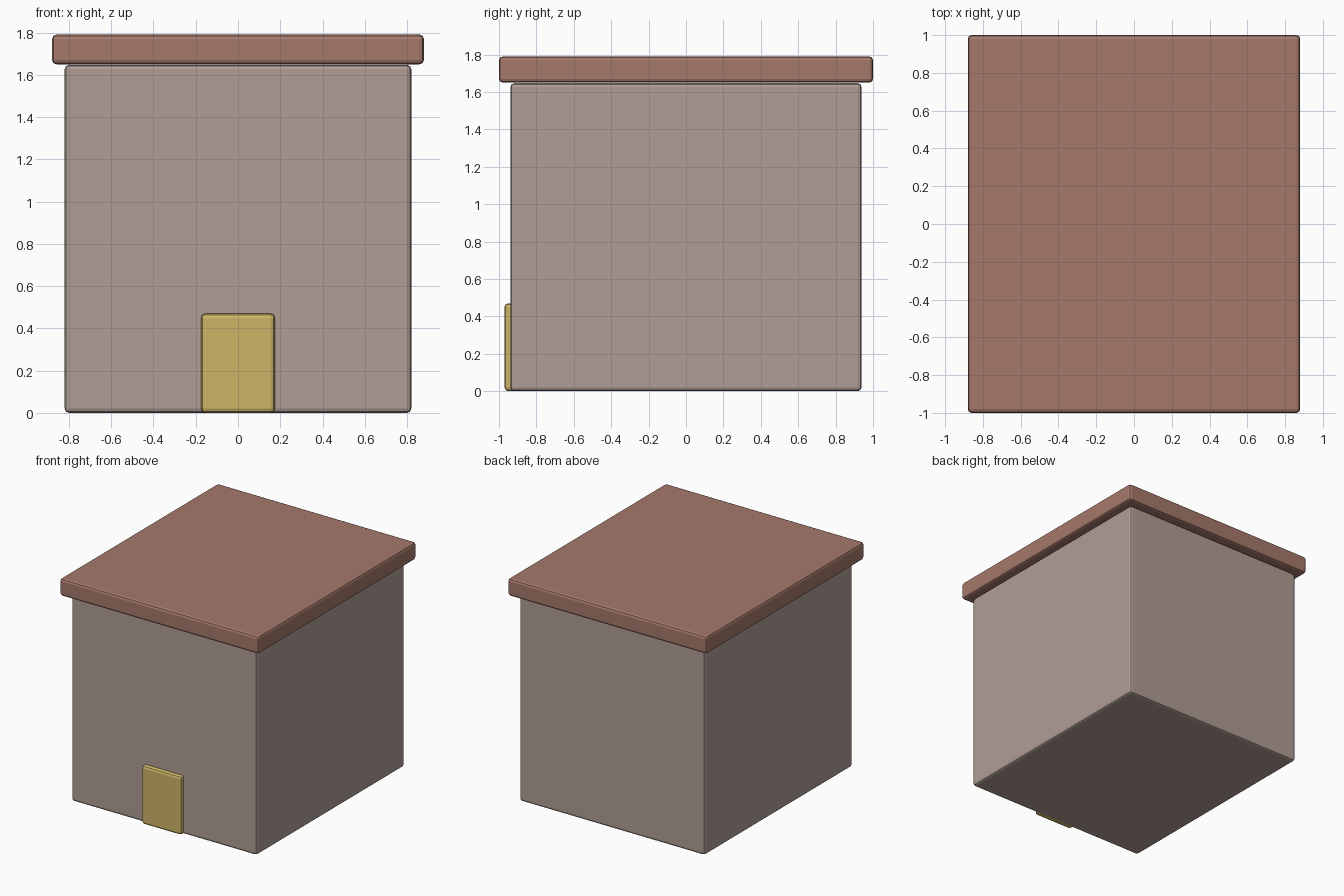
import bpy
import math

if "Cube" in bpy.data.objects:
    bpy.data.objects.remove(bpy.data.objects["Cube"])


def material(name, rgb):
    m = bpy.data.materials.new(name)
    # sRGB bytes to linear
    lin = [((c / 255 + 0.055) / 1.055) ** 2.4 for c in rgb]
    m.diffuse_color = (*lin, 1)
    m.use_nodes = True
    m.node_tree.nodes["Principled BSDF"].inputs["Base Color"].default_value = m.diffuse_color
    return m


def rounded_box(name, lo, hi, mat, bevel=0.02):
    """Box between two corners with softly rounded edges."""
    bpy.ops.mesh.primitive_cube_add(
        size=1, location=[(a + b) / 2 for a, b in zip(lo, hi)])
    ob = bpy.context.object
    ob.name = name
    ob.scale = [b - a for a, b in zip(lo, hi)]
    bpy.ops.object.transform_apply(location=False, rotation=False, scale=True)
    mod = ob.modifiers.new("rounded_edges", 'BEVEL')
    mod.width = bevel
    mod.segments = 2
    bpy.ops.object.modifier_apply(modifier=mod.name)
    ob.data.materials.append(mat)
    return ob


plaster = material("warm grey plaster", (176, 158, 150))
terracotta = material("terracotta", (166, 121, 107))
ochre = material("ochre", (206, 182, 104))

# Main block of the building
rounded_box("walls", (-0.82, -0.938, 0), (0.82, 0.938, 1.647), plaster)
# Flat overhanging roof slab
rounded_box("roof", (-0.88, -1, 1.65), (0.88, 1, 1.79), terracotta)
# Door panel set into the front wall
rounded_box("door", (-0.175, -0.97, 0), (0.175, -0.90, 0.47), ochre)
